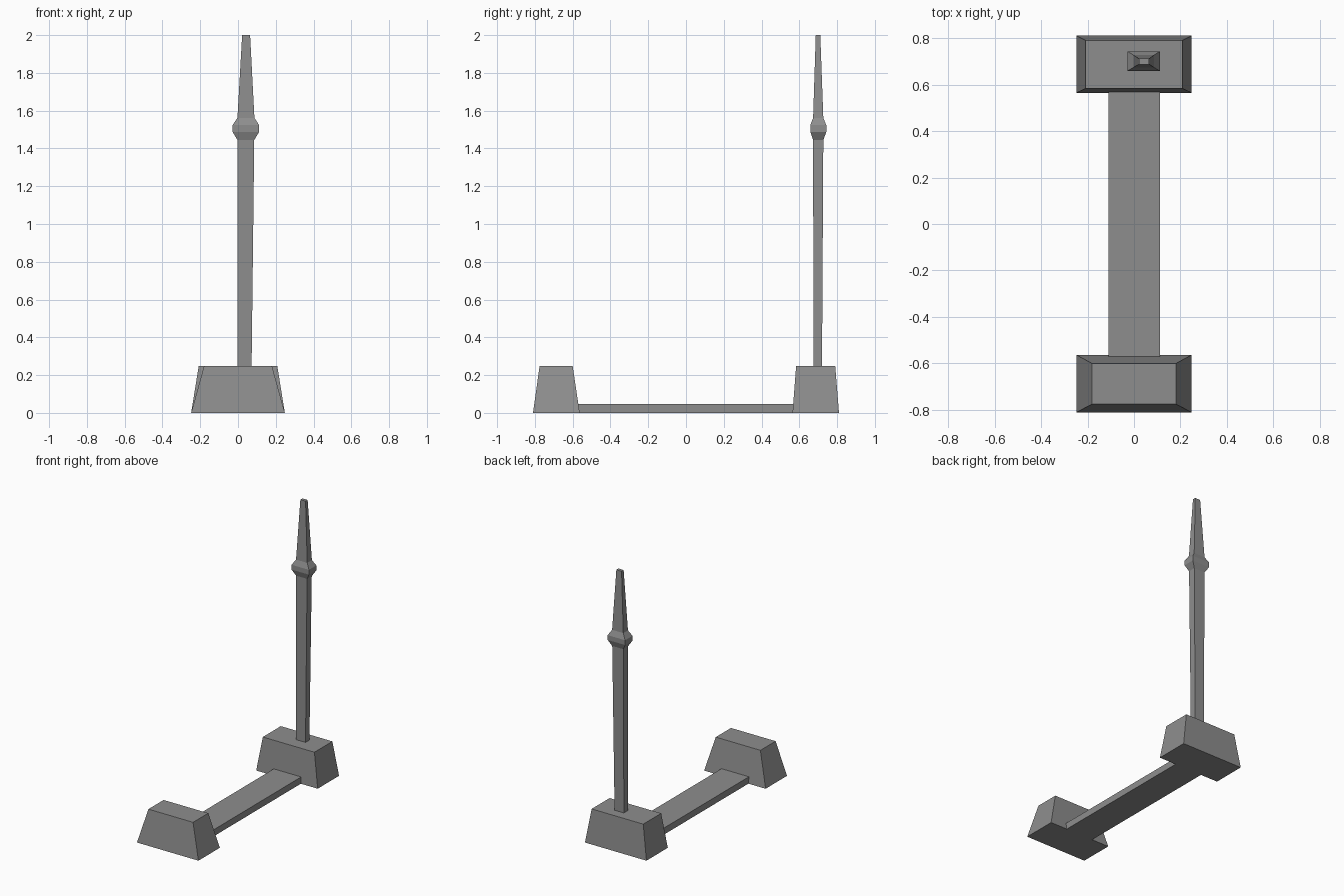
import bpy, bmesh

if "Cube" in bpy.data.objects:
    bpy.data.objects.remove(bpy.data.objects["Cube"])

# Dark grey finish
grey = bpy.data.materials.new("dark_grey")
grey.diffuse_color = (0.27, 0.27, 0.27, 1)
grey.use_nodes = True
grey.node_tree.nodes["Principled BSDF"].inputs["Base Color"].default_value = grey.diffuse_color


def loft(name, rings):
    """Rectangular sections (x0, x1, y0, y1, z) stacked upward and capped."""
    bm = bmesh.new()
    loops = []
    for x0, x1, y0, y1, z in rings:
        corners = ((x0, y0), (x1, y0), (x1, y1), (x0, y1))
        loops.append([bm.verts.new((x, y, z)) for x, y in corners])
    for a, b in zip(loops, loops[1:]):
        for i in range(4):
            j = (i + 1) % 4
            bm.faces.new((a[i], a[j], b[j], b[i]))
    bm.faces.new(loops[0][::-1])
    bm.faces.new(loops[-1])
    bmesh.ops.recalc_face_normals(bm, faces=bm.faces)
    mesh = bpy.data.meshes.new(name)
    bm.to_mesh(mesh)
    bm.free()
    mesh.materials.append(grey)
    obj = bpy.data.objects.new(name, mesh)
    bpy.context.collection.objects.link(obj)
    return obj


# Tapered foot blocks
loft("front_block", [(-0.248, 0.248, -0.81, -0.563, 0),
                     (-0.18, 0.18, -0.775, -0.60, 0.248)])
loft("rear_block", [(-0.248, 0.248, 0.564, 0.81, 0),
                    (-0.208, 0.208, 0.583, 0.79, 0.248)])

# Flat bar joining the blocks
loft("base_bar", [(-0.109, 0.112, -0.569, 0.569, 0),
                  (-0.109, 0.112, -0.569, 0.569, 0.048)])

# Post with collar and tapered tip
loft("post", [(-0.003, 0.072, 0.675, 0.72, 0.248),
              (-0.003, 0.086, 0.673, 0.727, 1.445),
              (-0.029, 0.112, 0.658, 0.743, 1.488),
              (-0.029, 0.112, 0.658, 0.743, 1.523),
              (-0.003, 0.087, 0.673, 0.727, 1.562),
              (0.022, 0.064, 0.687, 0.711, 2.0)])
